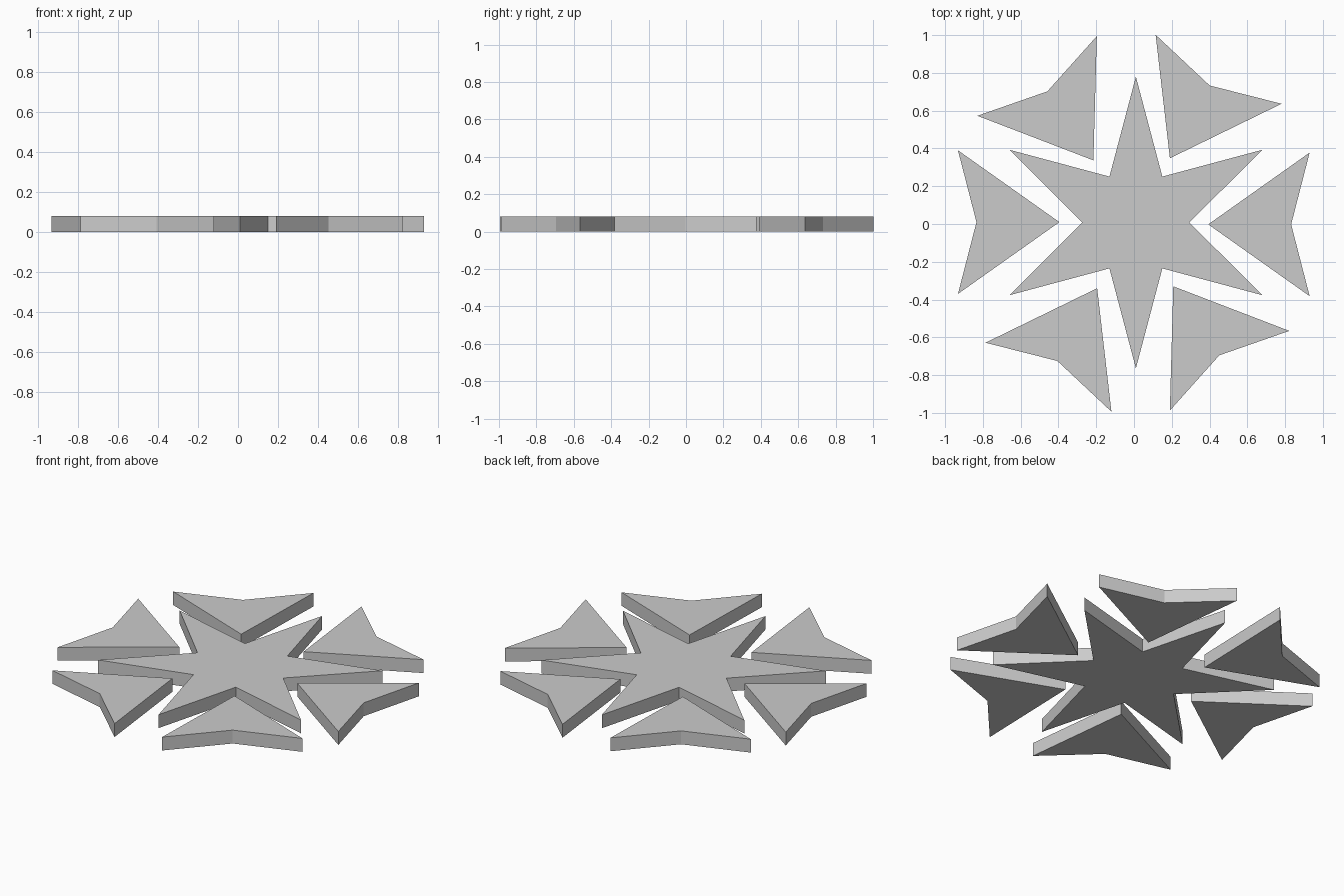
import bpy, bmesh
from math import radians
from mathutils import Matrix, Vector

if "Cube" in bpy.data.objects:
    bpy.data.objects.remove(bpy.data.objects["Cube"])

THICK = 0.08


def plate(name, outline, loc=(0, 0), angle=0.0):
    """Flat outline (counter-clockwise) extruded up from z = 0."""
    bm = bmesh.new()
    n = len(outline)
    low = [bm.verts.new((x, y, 0)) for x, y in outline]
    high = [bm.verts.new((x, y, THICK)) for x, y in outline]
    bm.faces.new(low[::-1])
    bm.faces.new(high)
    for i in range(n):
        j = (i + 1) % n
        bm.faces.new((low[i], low[j], high[j], high[i]))
    bm.transform(Matrix.Translation(Vector((*loc, 0))) @ Matrix.Rotation(radians(angle), 4, 'Z'))
    mesh = bpy.data.meshes.new(name)
    bm.to_mesh(mesh)
    bm.free()
    obj = bpy.data.objects.new(name, mesh)
    bpy.context.collection.objects.link(obj)
    return obj


# Six-pointed central star: one quadrant mirrored to all four
quadrant = [(0.283, 0), (0.67, 0.385), (0.14, 0.243), (0, 0.772)]
right_half = [(x, -y) for x, y in quadrant[:0:-1]] + quadrant
star = right_half + [(-x, y) for x, y in right_half[-2:0:-1]]
plate("central_star", star, loc=(0.01, 0.008))

# Six notched darts pointing inward, placed by their inner tip
dart = [(0, 0), (0.537, -0.38), (0.439, 0), (0.537, 0.38)]
placements = {
    "dart_right": ((0.393, -0.002), 0),
    "dart_back_right": ((0.19, 0.348), 61.3),
    "dart_back_left": ((-0.215, 0.337), 123.7),
    "dart_left": ((-0.395, 0.01), 180),
    "dart_front_left": ((-0.195, -0.34), 241.3),
    "dart_front_right": ((0.208, -0.33), 303.7),
}
for name, (tip, angle) in placements.items():
    plate(name, dart, tip, angle)
